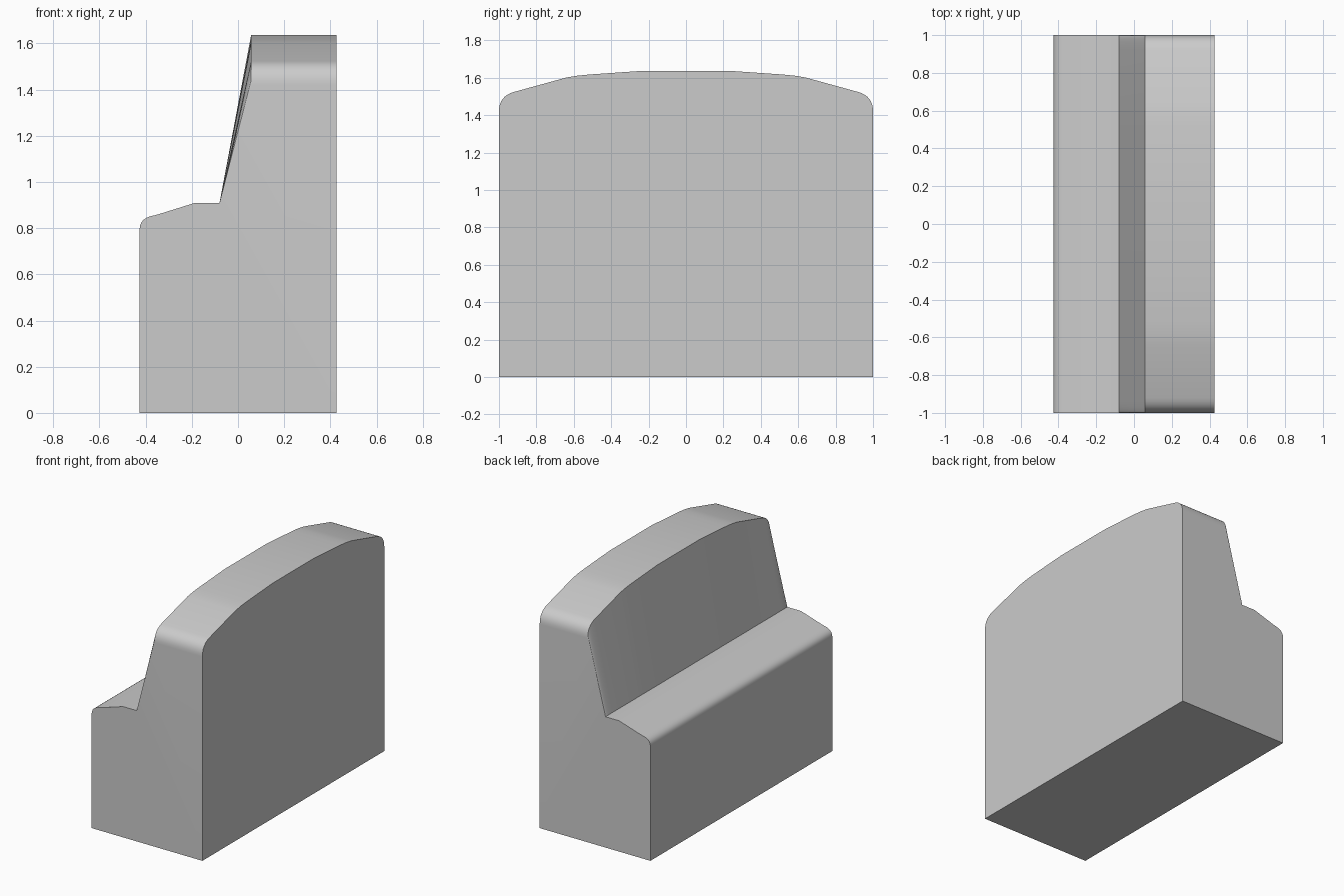
import bpy, bmesh, math
from mathutils import Vector

if "Cube" in bpy.data.objects:
    bpy.data.objects.remove(bpy.data.objects["Cube"])

HALF = 0.426          # half depth in x
CREASE = (-0.08, 0.91)  # line where the seat meets the backrest
BACK_TOP_X = 0.057    # front edge of the backrest top


def corner(a, ctrl, b, n):
    """Rounded corner from a to b as a quadratic curve."""
    a, ctrl, b = Vector(a), Vector(ctrl), Vector(b)
    ts = [i / n for i in range(n + 1)]
    return [tuple(a * (1 - t) ** 2 + ctrl * 2 * t * (1 - t) + b * t * t) for t in ts]


# Crowned top outline of the backrest (y, z), half drawn then mirrored
half = corner((1, 1.42), (1, 1.502), (0.92, 1.524), 8)
half += [(0.64, 1.601), (0.58, 1.611), (0.52, 1.617), (0.23, 1.637)]
outline = half + [(-y, z) for y, z in reversed(half)]

# Seat profile (x, z) with a rounded front edge
seat = [(-HALF, 0)]
seat += corner((-HALF, 0.797), (-HALF, 0.845), (-0.36, 0.856), 6)
seat += [(-0.345, 0.86), (-0.185, 0.91), CREASE]

# Loft one section per outline point
bm = bmesh.new()
sections = []
for y, top in outline:
    profile = seat + [(BACK_TOP_X, top), (HALF, top), (HALF, 0)]
    sections.append([bm.verts.new((x, y, z)) for x, z in profile])
for s, t in zip(sections, sections[1:]):
    for i in range(len(s)):
        j = (i + 1) % len(s)
        bm.faces.new((s[i], s[j], t[j], t[i]))
bm.faces.new(sections[0])
bm.faces.new(sections[-1])

# Merge the coplanar strips into clean flat faces
bmesh.ops.recalc_face_normals(bm, faces=bm.faces[:])
bmesh.ops.dissolve_limit(bm, angle_limit=math.radians(0.1),
                         verts=bm.verts[:], edges=bm.edges[:])

mesh = bpy.data.meshes.new("seat_with_backrest")
bm.to_mesh(mesh)
bm.free()
obj = bpy.data.objects.new("seat_with_backrest", mesh)
bpy.context.collection.objects.link(obj)

# Soft shading on the rounded edges only
bpy.context.view_layer.objects.active = obj
obj.select_set(True)
bpy.ops.object.shade_smooth_by_angle(angle=math.radians(25))
